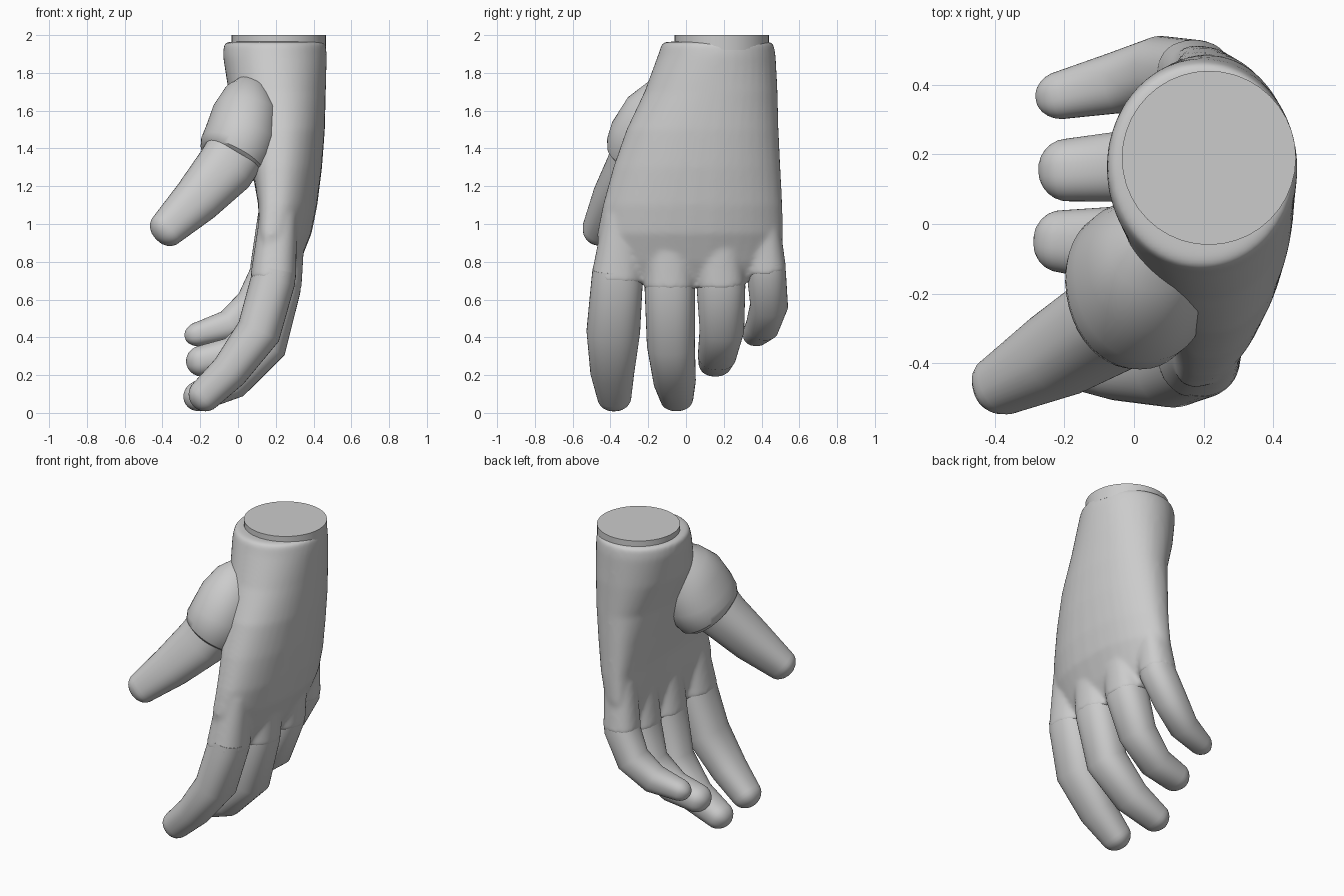
import bpy, bmesh, math
from mathutils import Vector

cube = bpy.data.objects.get("Cube")
if cube:
    bpy.data.objects.remove(cube)

grey = bpy.data.materials.new("plain grey")
grey.use_nodes = True
tone = (0.6, 0.6, 0.6, 1)
grey.diffuse_color = tone
grey.node_tree.nodes["Principled BSDF"].inputs["Base Color"].default_value = tone

SIDES = 40


def loft(name, rings, angle=35):
    """Skin a list of point rings and close both ends."""
    bm = bmesh.new()
    loops = [[bm.verts.new(p) for p in ring] for ring in rings]
    for a, b in zip(loops, loops[1:]):
        for i in range(SIDES):
            j = (i + 1) % SIDES
            bm.faces.new((a[i], a[j], b[j], b[i]))
    bm.faces.new(loops[0])
    bm.faces.new(loops[-1])
    bmesh.ops.recalc_face_normals(bm, faces=bm.faces)
    mesh = bpy.data.meshes.new(name)
    bm.to_mesh(mesh)
    bm.free()
    obj = bpy.data.objects.new(name, mesh)
    bpy.context.collection.objects.link(obj)
    mesh.materials.append(grey)
    bpy.ops.object.select_all(action='DESELECT')
    obj.select_set(True)
    bpy.context.view_layer.objects.active = obj
    bpy.ops.object.shade_smooth_by_angle(angle=math.radians(angle))
    return obj


def outline(power):
    """Unit rounded-square outline."""
    for i in range(SIDES):
        t = math.tau * i / SIDES
        c, s = math.cos(t), math.sin(t)
        yield (math.copysign(abs(c) ** (2 / power), c),
               math.copysign(abs(s) ** (2 / power), s))


def tube(name, stations, tip=0.0, power=2.3):
    """Tube through (x, y, z, half width, half thickness), with optional dome."""
    pts = [Vector(s[:3]) for s in stations]
    size = [s[3:] for s in stations]
    if tip:
        end, heading = pts[-1], (pts[-1] - pts[-2]).normalized()
        w, h = size[-1]
        for k in range(1, 7):
            a = k * math.pi / 2 / 6.3
            pts.append(end + heading * tip * math.sin(a))
            size.append((w * math.cos(a), h * math.cos(a)))
    rings = []
    for i, p in enumerate(pts):
        before = (p - pts[i - 1]).normalized() if i else Vector()
        after = (pts[i + 1] - p).normalized() if i + 1 < len(pts) else Vector()
        along = (before + after).normalized()
        side = Vector((0, 1, 0))
        side = (side - along * side.dot(along)).normalized()
        up = along.cross(side)
        rings.append([p + side * size[i][0] * u + up * size[i][1] * v
                      for u, v in outline(power)])
    return loft(name, rings)


# Wrist plug
tube("wrist", [(0.215, 0.19, 1.92, 0.25, 0.25), (0.215, 0.19, 2, 0.25, 0.25)], power=2)

# Palm and back of the hand: z, x range, y range, arch, squareness
sections = [(1.965, -0.06, 0.455, -0.115, 0.45, 0, 2),
            (1.95, -0.075, 0.465, -0.13, 0.465, 0, 2),
            (1.89, -0.08, 0.47, -0.15, 0.475, 0, 2),
            (1.7, -0.05, 0.465, -0.22, 0.485, 0, 2.1),
            (1.5, 0.02, 0.46, -0.315, 0.49, 0.02, 2.2),
            (1.3, 0.07, 0.445, -0.385, 0.5, 0.05, 2.4),
            (1.1, 0.115, 0.42, -0.44, 0.51, 0.07, 2.6),
            (0.95, 0.125, 0.39, -0.47, 0.515, 0.08, 2.6),
            (0.8, 0.15, 0.33, -0.46, 0.495, 0.08, 2.4),
            (0.7, 0.17, 0.28, -0.42, 0.44, 0.07, 2.2)]
rings = []
for z, x0, x1, y0, y1, arch, power in sections:
    rings.append([((x0 + x1) / 2 + (x1 - x0) / 2 * v - arch * u * u,
                   (y0 + y1) / 2 + (y1 - y0) / 2 * u, z)
                  for u, v in outline(power)])
palm = loft("palm", rings)

# Fingers: root inside the palm, knuckle end, two bends and tip
fingers = {
    "index": [(0.215, -0.335, 1.05, 0.1, 0.1), (0.185, -0.365, 0.7, 0.14, 0.122),
              (0.11, -0.385, 0.43, 0.142, 0.118), (-0.045, -0.39, 0.22, 0.117, 0.1),
              (-0.175, -0.38, 0.095, 0.092, 0.088)],
    "middle": [(0.25, -0.085, 1.05, 0.11, 0.11), (0.21, -0.085, 0.66, 0.138, 0.126),
               (0.145, -0.08, 0.36, 0.127, 0.115), (-0.03, -0.06, 0.17, 0.112, 0.1),
               (-0.205, -0.05, 0.09, 0.09, 0.08)],
    "ring": [(0.25, 0.175, 1.05, 0.11, 0.11), (0.205, 0.185, 0.67, 0.133, 0.122),
             (0.13, 0.19, 0.44, 0.118, 0.105), (-0.03, 0.165, 0.31, 0.102, 0.092),
             (-0.19, 0.155, 0.275, 0.09, 0.082)],
    "little": [(0.2, 0.4, 1.05, 0.09, 0.095), (0.17, 0.425, 0.74, 0.108, 0.11),
               (0.08, 0.44, 0.57, 0.1, 0.098), (-0.05, 0.405, 0.46, 0.088, 0.085),
               (-0.2, 0.372, 0.42, 0.07, 0.065)],
}
knuckles = []
for name, path in fingers.items():
    knuckles.append(tube(name + "_knuckle", path[:2]))
    # The finger is set slightly inside its knuckle
    x, y, z, w, h = path[1]
    tube(name + "_finger", [(x + 0.012, y, z + 0.06, w - 0.01, h - 0.01),
                            (x, y, z, w - 0.004, h - 0.004)] + path[2:], tip=0.085)

# Melt the knuckles into the palm
bpy.ops.object.select_all(action='DESELECT')
for part in knuckles + [palm]:
    part.select_set(True)
bpy.context.view_layer.objects.active = palm
bpy.ops.object.join()
remesh = palm.modifiers.new("melt", 'REMESH')
remesh.mode = 'VOXEL'
remesh.voxel_size = 0.012
remesh.use_smooth_shade = True
soften = palm.modifiers.new("soften", 'SMOOTH')
soften.factor = 0.5
soften.iterations = 14

# Thumb
tube("thumb_base", [(0.06, -0.03, 1.75, 0.07, 0.06), (0.055, -0.07, 1.69, 0.14, 0.13),
                    (0.045, -0.12, 1.59, 0.205, 0.18), (0.02, -0.165, 1.46, 0.24, 0.198),
                    (-0.01, -0.19, 1.385, 0.238, 0.198), (-0.03, -0.205, 1.34, 0.222, 0.185),
                    (-0.045, -0.215, 1.315, 0.18, 0.15)], power=2.1)
tube("thumb", [(0, -0.25, 1.4, 0.14, 0.16), (-0.07, -0.285, 1.29, 0.14, 0.158),
               (-0.22, -0.375, 1.125, 0.125, 0.13), (-0.375, -0.46, 0.975, 0.088, 0.098)],
     tip=0.08)
